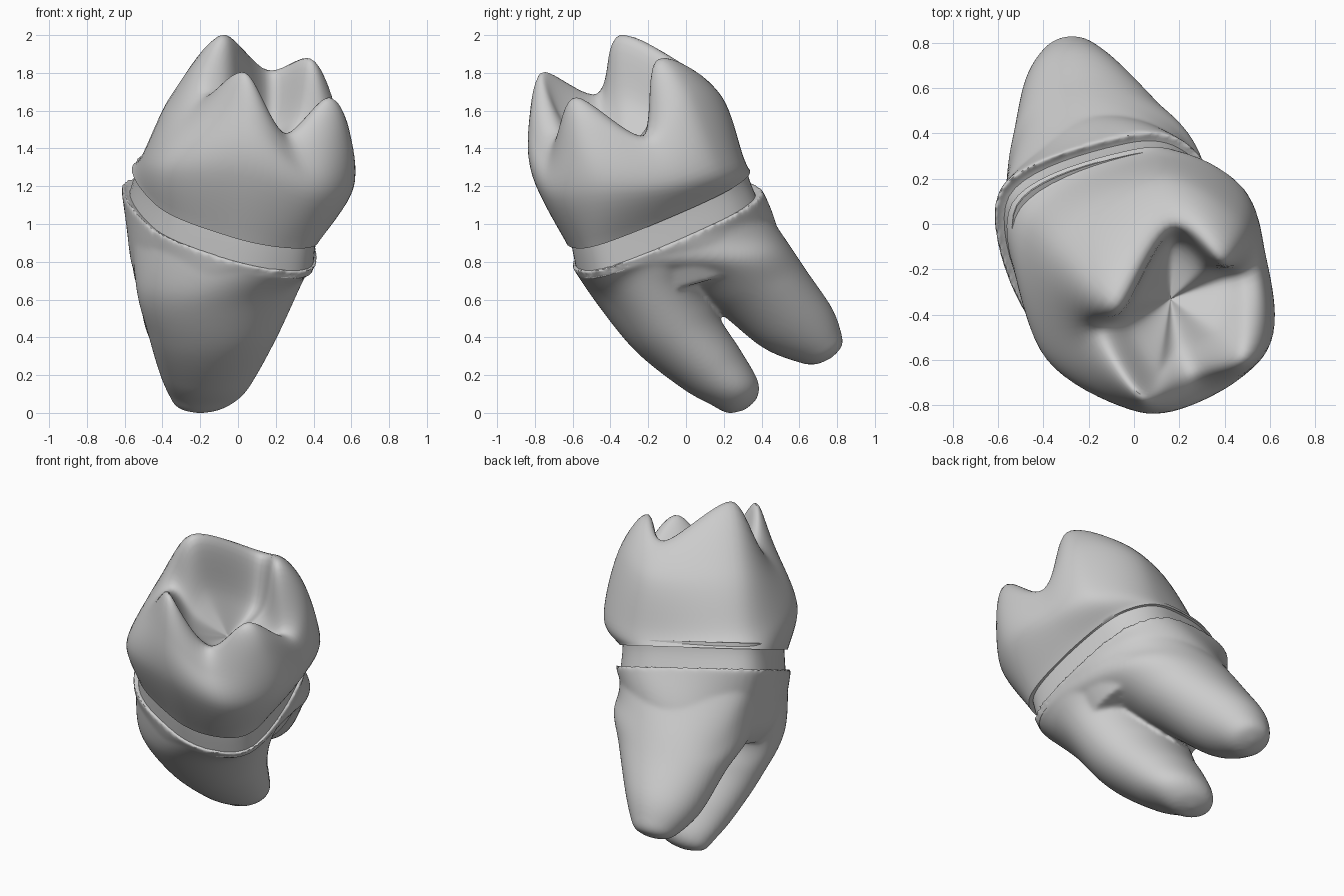
import bpy, bmesh, math
from mathutils import Vector

cube = bpy.data.objects.get("Cube")
if cube:
    bpy.data.objects.remove(cube, do_unlink=True)

enamel = bpy.data.materials.new("light grey")
enamel.use_nodes = True
grey = (0.6, 0.6, 0.6, 1)
enamel.diffuse_color = grey
enamel.node_tree.nodes["Principled BSDF"].inputs["Base Color"].default_value = grey


def spline(points, steps, closed):
    """Smooth curve passing through every point."""
    n = len(points)

    def at(i):
        return points[i % n] if closed else points[max(0, min(n - 1, i))]

    out = []
    for i in range(n if closed else n - 1):
        a, b, c, d = at(i - 1), at(i), at(i + 1), at(i + 2)
        for k in range(steps):
            t = k / steps
            out.append(0.5 * (2 * b + (c - a) * t
                              + (2 * a - 5 * b + 4 * c - d) * t ** 2
                              + (3 * b - a - 3 * c + d) * t ** 3))
    if not closed:
        out.append(points[-1].copy())
    return out


def loft(bm, rings, steps):
    """Skin through a stack of rings with equal point counts, capped at both ends."""
    columns = [spline(list(col), steps, False) for col in zip(*rings)]
    grid = [[bm.verts.new(p) for p in col] for col in columns]
    for i, col in enumerate(grid):
        after = grid[(i + 1) % len(grid)]
        for j in range(len(col) - 1):
            bm.faces.new((col[j], after[j], after[j + 1], col[j + 1]))
    for end in (0, -1):
        bm.faces.new([col[end] for col in grid])


def finish(bm, name):
    bmesh.ops.recalc_face_normals(bm, faces=bm.faces)
    mesh = bpy.data.meshes.new(name)
    bm.to_mesh(mesh)
    bm.free()
    mesh.materials.append(enamel)
    obj = bpy.data.objects.new(name, mesh)
    bpy.context.collection.objects.link(obj)
    bpy.ops.object.select_all(action="DESELECT")
    obj.select_set(True)
    bpy.context.view_layer.objects.active = obj
    return obj


def fine_ring(points):
    return spline([Vector(p) for p in points], 10, True)


def scaled(ring, factor, shift=(0, 0, 0)):
    mid = sum(ring, Vector()) / len(ring)
    return [mid + (p - mid) * factor + Vector(shift) for p in ring]


# Crown rings: each runs cusp, groove, cusp, groove... around the tooth
inner = [(.02, -.32, 1.64), (.16, -.09, 1.5), (.31, -.19, 1.54), (.38, -.26, 1.43),
         (.35, -.46, 1.52), (.2, -.53, 1.43), (.1, -.63, 1.55), (.0, -.45, 1.54)]
ridge = [(-.08, -.35, 2.0), (.16, -.01, 1.81), (.39, -.16, 1.86), (.49, -.22, 1.47),
         (.48, -.58, 1.67), (.25, -.67, 1.48), (.04, -.76, 1.8), (-.15, -.47, 1.69)]
shoulder = [(-.33, -.1, 1.7), (.11, .19, 1.67), (.46, .02, 1.69), (.56, -.17, 1.41),
            (.57, -.57, 1.52), (.32, -.73, 1.36), (.03, -.82, 1.6), (-.29, -.54, 1.54)]
bulge = [(-.46, .04, 1.4), (.08, .3, 1.36), (.46, .18, 1.3), (.57, -.12, 1.2),
         (.6, -.48, 1.19), (.38, -.73, 1.16), (.01, -.81, 1.3), (-.41, -.56, 1.31)]
neckline = [(-.54, .09), (.0, .33), (.29, .26), (.41, -.04),
            (.42, -.44), (.24, -.6), (-.05, -.62), (-.42, -.45)]
base = fine_ring([(x, y, 1.165 - .235 * x + .39 * y) for x, y in neckline])
pit = [Vector((.16, -.33, 1.4)) + (p - base[0]) * .002 for p in base]

bm = bmesh.new()
loft(bm, [pit] + [fine_ring(r) for r in (inner, ridge, shoulder, bulge)] + [base], 8)
finish(bm, "crown")
bpy.ops.object.shade_smooth_by_angle(angle=math.radians(50))

# Recessed band between crown and roots
rim = scaled(base, 1.04, (-.03, .05, -.12))
bm = bmesh.new()
loft(bm, [scaled(base, .96, (0, 0, .04)), scaled(base, .965, (-.01, .015, -.04)),
          scaled(rim, .95, (0, 0, -.04))], 4)
finish(bm, "neck_band")
bpy.ops.object.shade_smooth_by_angle(angle=math.radians(50))

# Root sections give left x, right x, then front and back ends as y, z
trunk = [(-.57, .36, -.5, .66, .48, .98), (-.5, .28, -.38, .56, .46, .8)]
front_root = [(-.54, .33, -.48, .59, .12, .75), (-.48, .22, -.27, .33, .16, .54),
              (-.42, .11, -.02, .13, .29, .33), (-.37, .03, .13, .045, .38, .17)]
back_root = [(-.56, .31, -.1, .68, .54, .9), (-.53, .17, .15, .55, .64, .75),
             (-.49, .0, .4, .35, .77, .56), (-.43, -.11, .59, .27, .82, .43)]
tips = [Vector((-.2, .31, .015)), Vector((-.27, .77, .29))]
rim_mid = sum(rim, Vector()) / len(rim)
angles = [math.atan2(p.y - rim_mid.y, p.x - rim_mid.x) for p in rim]


def section(left, right, y_front, z_front, y_back, z_back):
    mid = Vector((left + right, y_front + y_back, z_front + z_back)) / 2
    across = Vector((right - left, 0, 0)) / 2
    deep = Vector((0, y_back - y_front, z_back - z_front)) / 2
    return [mid + across * math.cos(a) + deep * math.sin(a) for a in angles]


bm = bmesh.new()
loft(bm, [scaled(rim, .96, (0, 0, .005)), rim] + [section(*s) for s in trunk], 8)
for sections, tip, inset in zip((front_root, back_root), tips, (.97, .96)):
    last = section(*sections[-1])
    mid = sum(last, Vector()) / len(last)
    # Rounded end just short of the tip
    cap = [mid + (p - mid) * .62 + (tip - mid) * .75 for p in last]
    end = [tip + (p - mid) * .02 for p in last]
    start = scaled(rim, inset, (0, 0, inset - 1))
    loft(bm, [start] + [section(*s) for s in sections] + [cap, end], 8)
roots = finish(bm, "roots")

# Fuse trunk and roots into one skin and soften the fork
fuse = roots.modifiers.new("fuse", "REMESH")
fuse.mode = "VOXEL"
fuse.voxel_size = 0.013
soften = roots.modifiers.new("soften", "SMOOTH")
soften.factor = 0.5
soften.iterations = 10
for modifier in ("fuse", "soften"):
    bpy.ops.object.modifier_apply(modifier=modifier)
bpy.ops.object.shade_smooth_by_angle(angle=math.radians(60))
